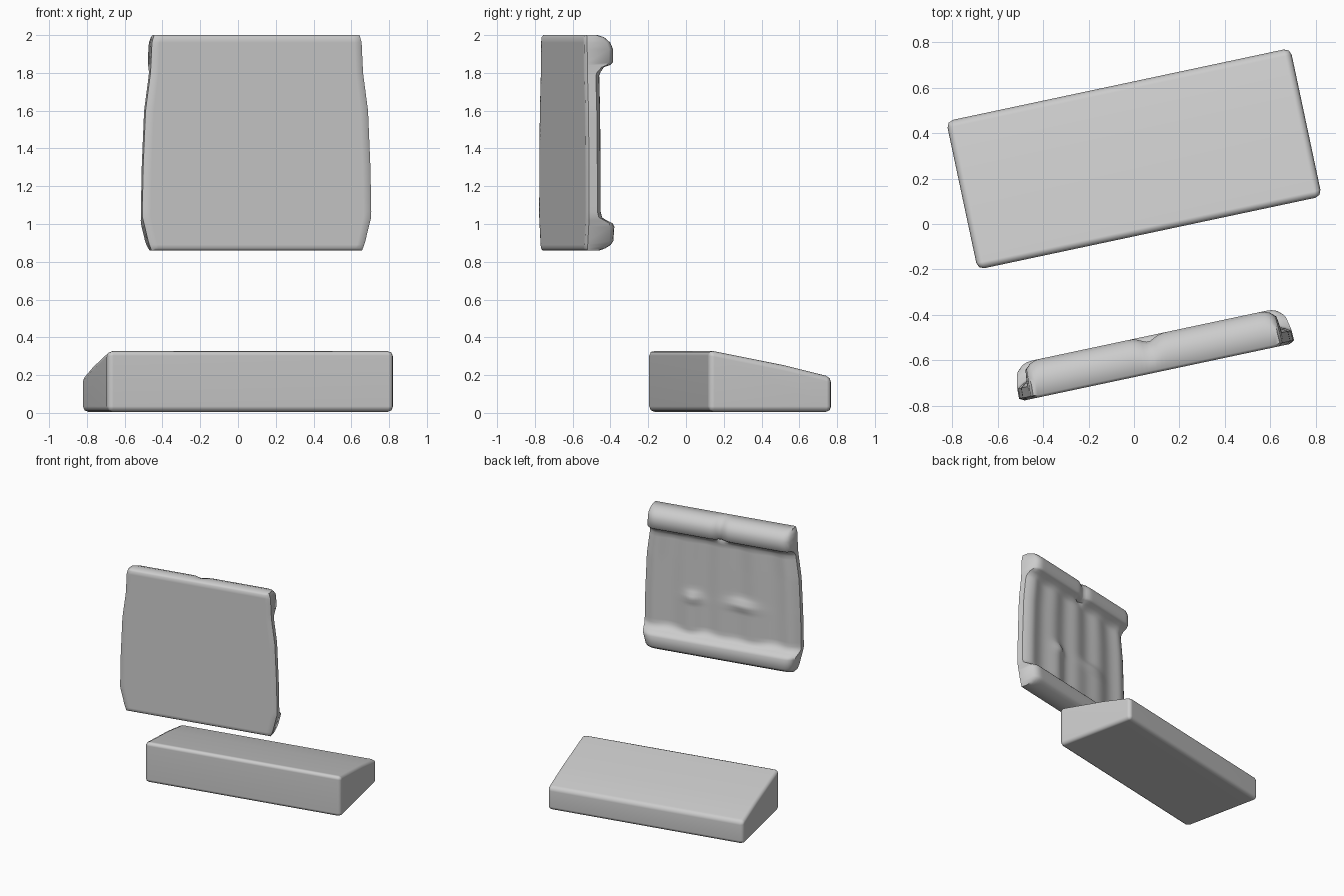
import bpy, bmesh, math
from mathutils import Matrix

cube = bpy.data.objects.get("Cube")
if cube:
    bpy.data.objects.remove(cube)

grey = bpy.data.materials.new("plain grey")
grey.use_nodes = True
GREY = (0.6, 0.6, 0.6, 1)
grey.diffuse_color = GREY
grey.node_tree.nodes["Principled BSDF"].inputs["Base Color"].default_value = GREY


def finish(bm, name, angle, origin):
    """Turn a mesh into a smooth-shaded object set at an angle."""
    bmesh.ops.recalc_face_normals(bm, faces=bm.faces)
    bm.transform(Matrix.Translation(origin) @ Matrix.Rotation(math.radians(angle), 4, "Z"))
    mesh = bpy.data.meshes.new(name)
    bm.to_mesh(mesh)
    bm.free()
    mesh.materials.append(grey)
    obj = bpy.data.objects.new(name, mesh)
    bpy.context.collection.objects.link(obj)
    bpy.ops.object.select_all(action="DESELECT")
    obj.select_set(True)
    bpy.context.view_layer.objects.active = obj
    bpy.ops.object.shade_smooth_by_angle(angle=math.radians(50))
    return obj


def lerp_table(table, z):
    """Straight-line lookup in a list of (height, value) pairs."""
    for (a, va), (b, vb) in zip(table, table[1:]):
        if z <= b:
            return va + (vb - va) * max(0, z - a) / (b - a)
    return table[-1][1]


def bump(x, width):
    return math.exp(-(x / width) ** 2)


# Sloping seat block: side profile pulled along its length, then softened
LENGTH, DEPTH = 1.55, 0.668
profile = [(-0.5, 0.005), (0.5, 0.005), (0.5, 0.19), (0.12, 0.252), (-0.5, 0.333)]
bm = bmesh.new()
end = bm.faces.new([bm.verts.new((-LENGTH / 2, y * DEPTH, z)) for y, z in profile])
pulled = bmesh.ops.extrude_face_region(bm, geom=[end], use_keep_orig=True)
for v in pulled["geom"]:
    if isinstance(v, bmesh.types.BMVert):
        v.co.x += LENGTH
bmesh.ops.recalc_face_normals(bm, faces=bm.faces)
corners = [e for e in bm.edges if e.calc_face_angle(0) > math.radians(50)]
bmesh.ops.bevel(bm, geom=corners, offset=0.03, segments=2, profile=0.5, affect="EDGES")
seat = finish(bm, "seat_block", 12, (0, 0.287, 0))
seat.modifiers.new("clean_normals", "WEIGHTED_NORMAL")

# Back panel: flat front, shallow folded rear with a thick roll along top and bottom
half_width = [(0.86, 0.57), (0.9, 0.585), (1.04, 0.62), (1.3, 0.615), (1.6, 0.602),
              (1.8, 0.575), (1.97, 0.567), (2.0, 0.555)]
lower_roll = [(0.86, 0.09), (0.872, 0.122), (0.89, 0.15), (0.91, 0.163), (0.985, 0.165),
              (1.005, 0.153), (1.018, 0.122), (1.035, 0.1)]
upper_roll = [(1.805, 0.1), (1.83, 0.113), (1.842, 0.148), (1.855, 0.163), (1.925, 0.165),
              (1.96, 0.15), (1.988, 0.118), (2.0, 0.08)]
body = [(1.065 + 0.03 * i, 0.092) for i in range(25)]
rear = lower_roll + body + upper_roll
COLUMNS = 56


def rear_depth(s, z, depth):
    """Depth of the rear skin, with soft folds and two small pockets."""
    rim = max(0, abs(s) - 0.85) / 0.15
    if 1.02 < z < 1.83:
        inner = min(1, max(0, (0.95 - abs(s)) / 0.14))
        fade = min(1, (z - 1.02) / 0.04, (1.83 - z) / 0.04)
        dip = 0.008 - 0.008 * math.cos(s * 14)
        for centre, width, size in ((0.36, 0.1, 0.026), (-0.27, 0.17, 0.03)):
            dip -= size * bump(s - centre, width) * bump(z - 1.33, 0.03)
            if z < 1.33:
                dip -= 0.016 * bump(s - centre, width * 1.2)
        return depth - dip * inner * fade - 0.035 * rim ** 2
    if z > 1.8:
        depth -= 0.025 * bump(s + 0.02, 0.07)
    return depth * (1 - 0.2 * rim ** 4)


bm = bmesh.new()
front_rows, rear_rows = [], []
for z, depth in rear:
    front_row, rear_row = [], []
    w = lerp_table(half_width, z)
    for i in range(COLUMNS + 1):
        s = 2 * i / COLUMNS - 1
        d = rear_depth(s, z, depth)
        on_border = i in (0, COLUMNS) or z in (rear[0][0], rear[-1][0])
        front_row.append(bm.verts.new((s * w, 0.012 if on_border else 0, z)))
        rear_row.append(bm.verts.new((s * w * (1 - 0.02 * (d / 0.16) ** 2), d, z)))
    front_rows.append(front_row)
    rear_rows.append(rear_row)


def skin(a, b):
    """Join two rows of points with quads."""
    for i in range(len(a) - 1):
        bm.faces.new((a[i], a[i + 1], b[i + 1], b[i]))


for rows in (front_rows, rear_rows):
    for low, high in zip(rows, rows[1:]):
        skin(low, high)
for k in (0, -1):
    skin(front_rows[k], rear_rows[k])
    skin([r[k] for r in front_rows], [r[k] for r in rear_rows])
finish(bm, "back_panel", 12, (0.102, -0.653, 0))
